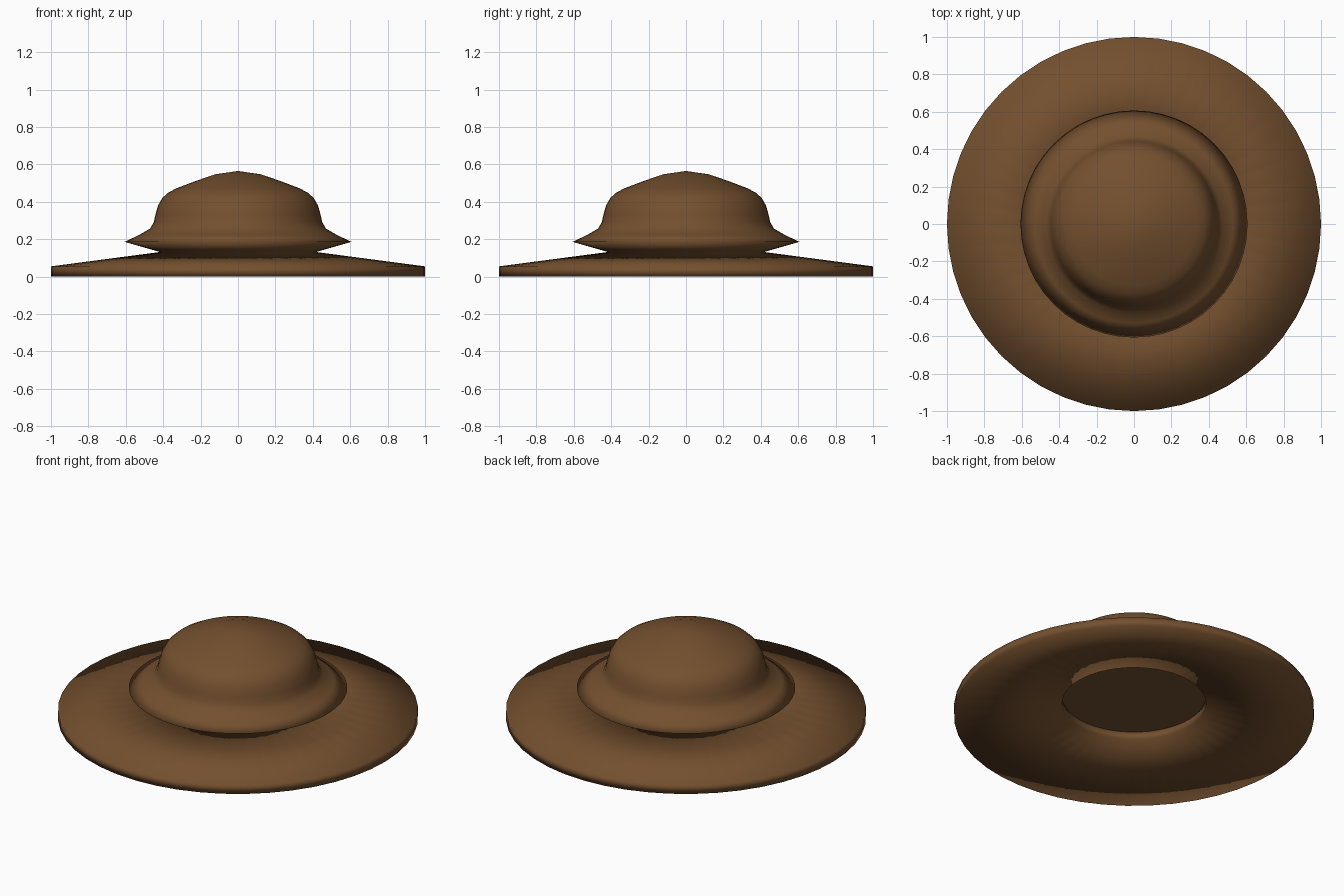
import bpy, bmesh
from math import cos, sin, tau

SIDES = 48

cube = bpy.data.objects.get("Cube")
if cube:
    bpy.data.objects.remove(cube, do_unlink=True)

brown = bpy.data.materials.new("warm_brown")
brown.use_nodes = True
brown.diffuse_color = (0.175, 0.08, 0.028, 1)
brown.node_tree.nodes["Principled BSDF"].inputs["Base Color"].default_value = brown.diffuse_color


def lathe(name, profile, cap_bottom=False):
    """Turn a (radius, height) profile, outside to the right, about z."""
    bm = bmesh.new()
    rings = []
    for r, z in profile:
        if r == 0:
            rings.append([bm.verts.new((0, 0, z))] * SIDES)
        else:
            rings.append([bm.verts.new((r * cos(tau * i / SIDES), r * sin(tau * i / SIDES), z))
                          for i in range(SIDES)])
    for low, high in zip(rings, rings[1:]):
        for i in range(SIDES):
            j = (i + 1) % SIDES
            corners = dict.fromkeys((low[i], low[j], high[j], high[i]))
            bm.faces.new(list(corners)).smooth = True
    if cap_bottom:
        bm.faces.new(rings[0][::-1])
    bmesh.ops.remove_doubles(bm, verts=bm.verts, dist=0.0001)
    mesh = bpy.data.meshes.new(name)
    bm.to_mesh(mesh)
    bm.free()
    mesh.materials.append(brown)
    obj = bpy.data.objects.new(name, mesh)
    bpy.context.collection.objects.link(obj)
    return obj


# Wide solid brim: a sloping ring of even thickness with a round centre hole
lathe("brim", [(0.4, 0.079), (1, 0), (1, 0.055), (0.4, 0.134), (0.4, 0.079)])

# Domed crown with a flared collar, undercut base and flat bottom
lathe("crown", [(0.4, 0.127), (0.607, 0.186), (0.53, 0.222), (0.47, 0.257),
                (0.45, 0.292), (0.442, 0.33), (0.428, 0.38), (0.405, 0.42),
                (0.375, 0.448), (0.33, 0.472), (0.23, 0.51), (0.123, 0.547),
                (0, 0.565)], cap_bottom=True)
